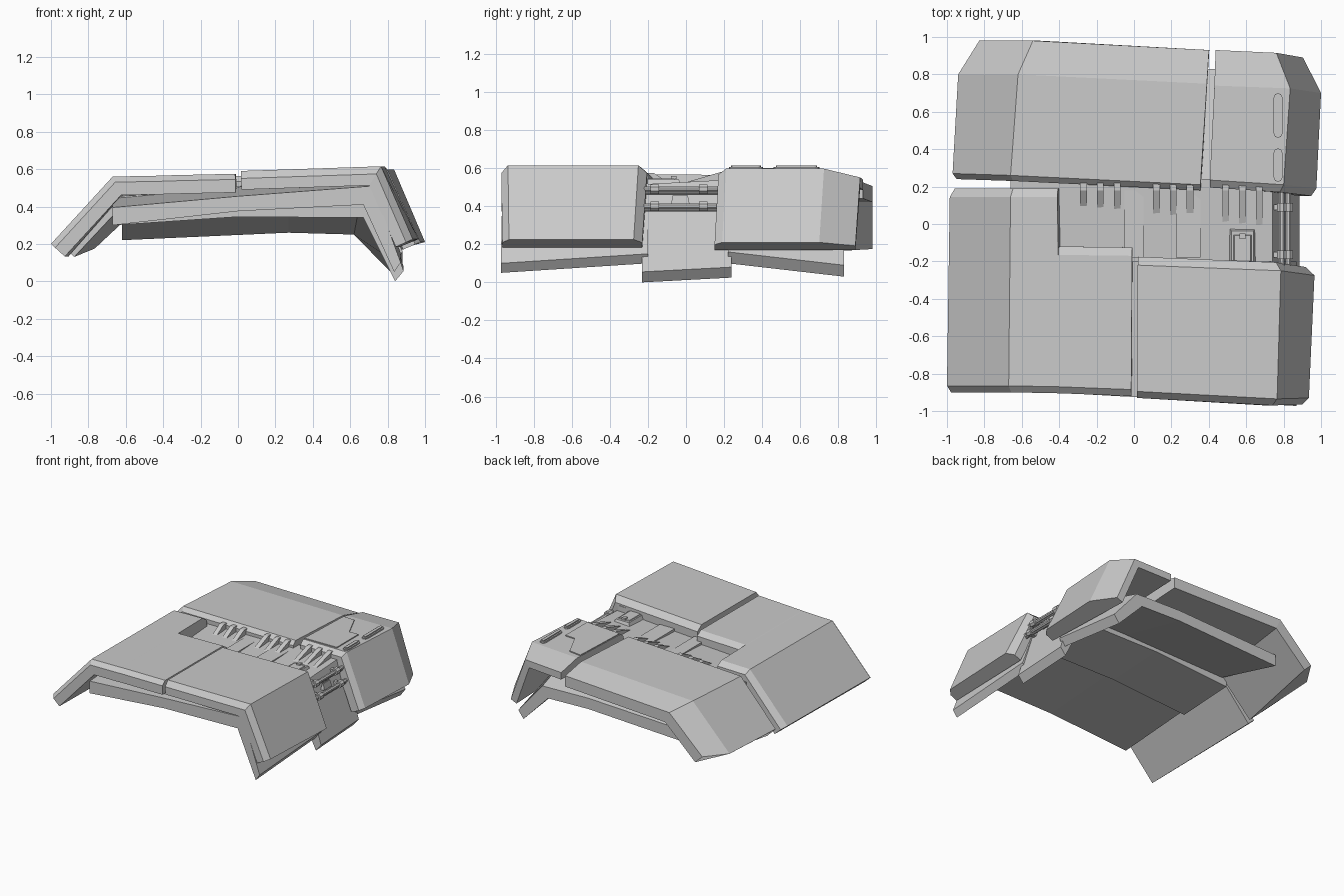
import bpy, bmesh, math
from mathutils import Vector

cube = bpy.data.objects.get("Cube")
if cube:
    bpy.data.objects.remove(cube, do_unlink=True)

grey = bpy.data.materials.new("plain grey")
grey.use_nodes = True
COLOUR = (0.59, 0.59, 0.59, 1)
grey.diffuse_color = COLOUR
grey.node_tree.nodes["Principled BSDF"].inputs["Base Color"].default_value = COLOUR


def loft(name, rings):
    """Closed solid through equal-length rings of points."""
    bm = bmesh.new()
    loops = [[bm.verts.new(p) for p in ring] for ring in rings]
    n = len(loops[0])
    for a, b in zip(loops, loops[1:]):
        for i in range(n):
            j = (i + 1) % n
            bm.faces.new((a[i], a[j], b[j], b[i]))
    bm.faces.new(loops[0])
    bm.faces.new(loops[-1])
    bmesh.ops.recalc_face_normals(bm, faces=bm.faces)
    mesh = bpy.data.meshes.new(name)
    bm.to_mesh(mesh)
    bm.free()
    mesh.materials.append(grey)
    obj = bpy.data.objects.new(name, mesh)
    bpy.context.collection.objects.link(obj)
    return obj


def plate(name, stations, front, back, thick, lift=0):
    """Folded armour plate; station = z, y0, y1, x front, x at bevel, x back.
    front and back are (bevel width, bevel depth); lift raises the first back corner."""
    mid = [Vector((s[3] + s[4], 2 * s[0])) / 2 for s in stations]
    rings = []
    for i, (z, y0, y1, xf, xm, xb) in enumerate(stations):
        d1 = (mid[i] - mid[max(i - 1, 0)]).normalized()
        d2 = (mid[min(i + 1, len(mid) - 1)] - mid[i]).normalized()
        d1, d2 = (d1 if d1.length else d2), (d2 if d2.length else d1)
        n1, n2 = Vector((d1.y, -d1.x)), Vector((d2.y, -d2.x))
        inward = (n1 + n2) / (1 + n1.dot(n2))
        zb = z + (lift if i == 0 else 0)
        section = [(xf, y0 + front[0], z, 0), (xm, y1 - back[0], z, 0),
                   (xb, y1, zb, back[1]), (xb, y1, zb, thick),
                   (xf, y0, z, thick), (xf, y0, z, front[1])]
        rings.append([(x + inward.x * d, y, h + inward.y * d) for x, y, h, d in section])
    return loft(name, rings)


def box(name, x, y, z, sx, sy, sz, bevel=0):
    ring = [(-1, -1), (1, -1), (1, 1), (-1, 1)]
    return loft(name, [[(x + a * (sx / 2 - c), y + b * (sy / 2 - c), z + h * sz / 2)
                        for a, b in ring] for h, c in ((-1, 0), (1, bevel))])


def prism_y(name, front, back, y0, y1, skew=0):
    """Solid between two x-z profiles; skew slants the front end along x."""
    return loft(name, [[(x, y0 + skew * x, z) for x, z in front],
                       [(x, y1, z) for x, z in back]])


# Four outer plates
plate("front_right_plate", [
    (.20, -.90, .19, -1, -.985, -.98), (.56, -.90, .19, -.67, -.66, -.66),
    (.565, -.905, .19, -.41, -.41, -.41), (.566, -.905, -.12, -.405, -.405, -.405),
    (.575, -.92, -.125, -.015, -.01, -.01)], (.035, .03), (.045, .03), .10)
plate("front_left_plate", [
    (.59, -.93, -.175, .015, .02, .02), (.615, -.97, -.205, .765, .785, .785),
    (.225, -.965, -.23, .935, .965, .955)], (.035, .04), (.045, .04), .10)
plate("back_right_plate", [
    (.22, .24, .98, -.97, -.94, -.86), (.55, .23, .98, -.66, -.62, -.56),
    (.57, .18, .93, .355, .39, .40)], (.03, .03), (.18, .045), .13, .045)
plate("back_left_plate", [
    (.585, .195, .93, .405, .43, .435), (.597, .17, .915, .80, .835, .79),
    (.21, .15, .89, .975, 1, .945)], (.04, .03), (.19, .045), .10)

# Inner shells under the plates and the lower middle strip
front_rim = [(-.67, .395), (0, .455), (.72, .51), (.87, .10), (.835, .05),
             (.67, .41), (0, .375), (-.67, .30)]
prism_y("front_shell", front_rim, [(x, z + .05) for x, z in front_rim], -.925, -.2, -.055)
prism_y("back_shell",
        [(-.62, .45), (.27, .48), (.72, .49), (.88, .16), (.845, .10),
         (.65, .41), (.27, .41), (-.62, .39)],
        [(-.62, .31), (.27, .345), (.67, .335), (.88, .09), (.835, .03),
         (.62, .25), (.27, .26), (-.62, .22)], .22, .83)
strip = [(-.66, .455), (0, .485), (.74, .515), (.885, .055), (.84, 0),
         (.67, .34), (0, .345), (-.66, .30)]
prism_y("middle_strip", strip, [(x, z + .025) for x, z in strip], -.23, .24)


def strip_z(x):
    return .497 + .04 * x


# Raised panels on the strip
for x, w in ((0, .10), (.29, .13)):
    box("strip_panel", x, 0, strip_z(x), w, .36, .02)
box("hatch", .58, -.12, .525, .14, .19, .03, .012)
box("hatch_cover", .58, -.13, .54, .10, .15, .012, .006)
box("hatch_button", .58, -.065, .55, .03, .03, .016)

# Sloped fins, three groups of three
for start, front in ((-.27, .09), (.12, .05), (.49, .01)):
    for i in range(3):
        x = start + .09 * i
        y = front - .008 * i
        z = strip_z(x)
        side = [(y, z - .02), (y, z), (.18, z + .055), (.22, z + .055), (.22, z - .02)]
        loft("fin", [[(x + s * .018, a, b) for a, b in side] for s in (-1, 1)])


# Pipes with collars on the left slope
def pipe(name, x, z, radius, y0, y1, sides=8):
    ring = [(x + radius * math.cos(math.tau * (i + .5) / sides),
             z + radius * math.sin(math.tau * (i + .5) / sides)) for i in range(sides)]
    prism_y(name, ring, ring, y0, y1)


for x, z in ((.79, .49), (.825, .40)):
    pipe("pipe", x, z, .015, -.23, .18)
    pipe("thin_pipe", x - .005, z - .02, .008, -.23, .18)
    for y in (-.165, .09):
        pipe("pipe_collar", x, z, .027, y - .022, y + .022)
        box("collar_bracket", x - .025, y, z - .005, .06, .03, .035)
box("pipe_brace", .79, -.03, .43, .03, .10, .05, .01)

# Thin access panel on the back left plate
panel = [(.43, .70), (.53, .69), (.62, .50), (.70, .50), (.70, .23), (.41, .24)]
loft("access_panel", [[(x, y, .573 + .03 * x + h) for x, y in panel] for h in (-.002, .007)])


# Raised rounded bars on the back left plate
def pill(name, x, y0, y1, r, z0, z1):
    ring = []
    for yc, start in ((y1 - r, 0), (y0 + r, math.pi)):
        ring += [(x + r * math.cos(start + math.pi * i / 4),
                  yc + r * math.sin(start + math.pi * i / 4)) for i in range(5)]
    loft(name, [[(x, y, z) for x, y in ring] for z in (z0, z1)])


for y0, y1 in ((.46, .70), (.225, .405)):
    pill("bar_rim", .77, y0, y1, .023, .58, .606)
    pill("bar_core", .77, y0 + .012, y1 - .012, .012, .60, .614)
